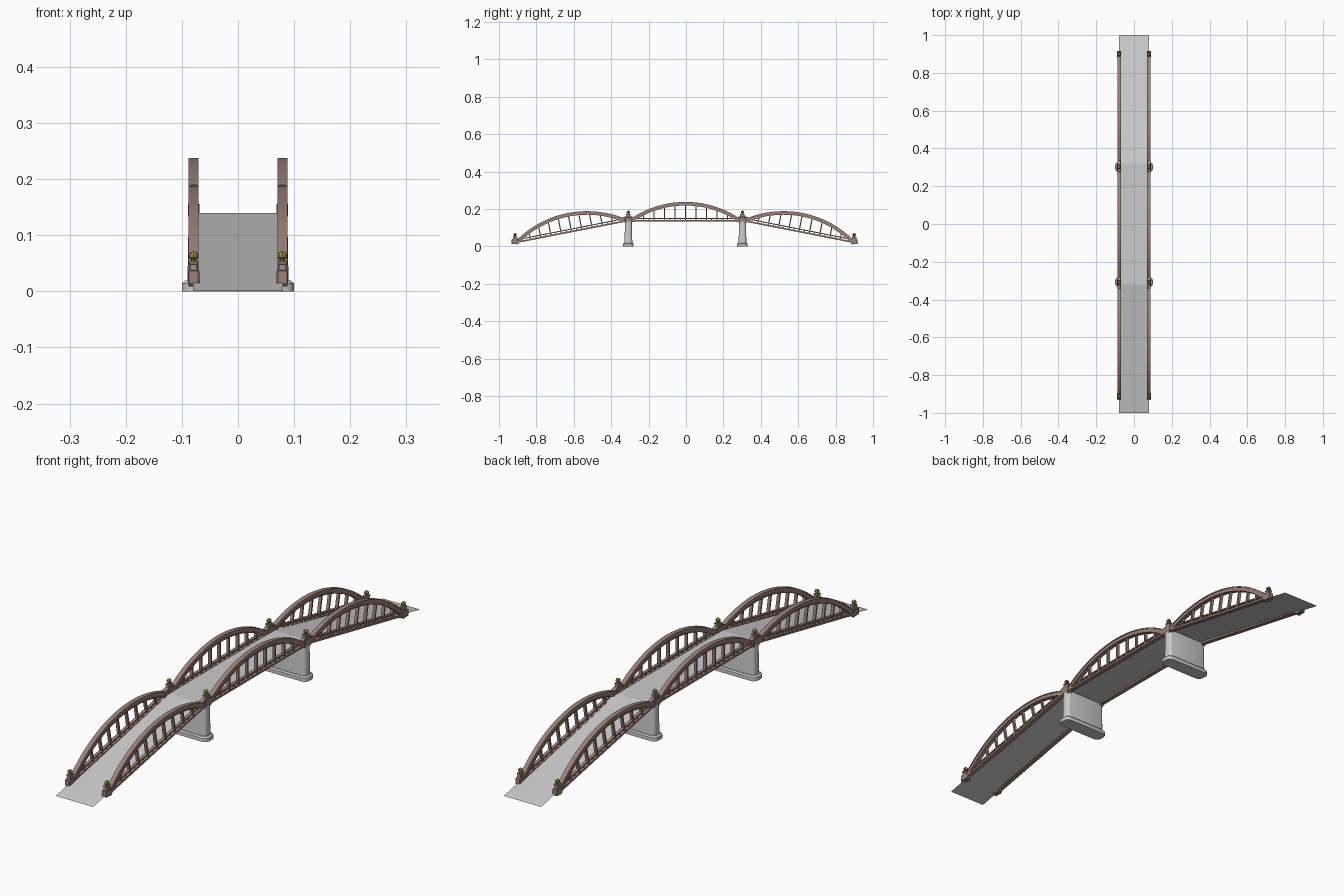
import bpy, bmesh, math

if "Cube" in bpy.data.objects:
    bpy.data.objects.remove(bpy.data.objects["Cube"])

RX0, RX1 = 0.070, 0.088      # inner and outer x of the side trusses


def material(name, col):
    m = bpy.data.materials.new(name)
    m.diffuse_color = (*col, 1)
    m.use_nodes = True
    m.node_tree.nodes["Principled BSDF"].inputs["Base Color"].default_value = m.diffuse_color
    return m


BROWN = material("brown_paint", (0.33, 0.22, 0.19))
OLIVE = material("lamp_olive", (0.28, 0.24, 0.05))


def finish(name, bm, mat=None, mirror=False, smooth=False):
    bmesh.ops.recalc_face_normals(bm, faces=bm.faces)
    me = bpy.data.meshes.new(name)
    bm.to_mesh(me)
    bm.free()
    ob = bpy.data.objects.new(name, me)
    bpy.context.collection.objects.link(ob)
    if mat:
        me.materials.append(mat)
    if mirror:
        ob.modifiers.new("mirror", 'MIRROR').use_clip = False
    if smooth:
        bpy.ops.object.select_all(action='DESELECT')
        ob.select_set(True)
        bpy.context.view_layer.objects.active = ob
        bpy.ops.object.shade_smooth_by_angle(angle=math.radians(35))
    return ob


def loft(bm, rings, closed=False):
    vs = [[bm.verts.new(p) for p in r] for r in rings]
    n = len(vs[0])
    pairs = list(zip(vs, vs[1:])) + ([(vs[-1], vs[0])] if closed else [])
    for a, b in pairs:
        for i in range(n):
            j = (i + 1) % n
            bm.faces.new((a[i], a[j], b[j], b[i]))
    if not closed:
        bm.faces.new(vs[0])
        bm.faces.new(vs[-1])


def rounded(cx, cy, z, hx, hy, r, seg=3):
    pts = []
    for k, (sx, sy) in enumerate(((1, 1), (-1, 1), (-1, -1), (1, -1))):
        for i in range(seg + 1):
            a = math.pi / 2 * (k + i / seg)
            pts.append((cx + sx * (hx - r) + r * math.cos(a),
                        cy + sy * (hy - r) + r * math.sin(a), z))
    return pts


def slab(bm, frame, quad, x0, x1):
    """Bar whose outline is given along the span and extruded across x."""
    loft(bm, [[(x, *frame(s, h)) for s, h in quad] for x in (x0, x1)])


def bar(bm, frame, s0, s1, h0, h1, x0, x1):
    slab(bm, frame, [(s0, h0), (s1, h0), (s1, h1), (s0, h1)], x0, x1)


# Deck sheet: ramp, level, ramp
bm = bmesh.new()
prof = [(-1, 0.001), (-0.32, 0.14), (0.32, 0.14), (1, 0.001)]
rows = [[bm.verts.new((x, y, z)) for x in (-0.08, 0.08)] for y, z in prof]
for a, b in zip(rows, rows[1:]):
    bm.faces.new((a[0], a[1], b[1], b[0]))
deck = finish("deck", bm)
# keep the sheet facing up
if deck.data.polygons[0].normal.z < 0:
    deck.data.flip_normals()

# Piers with stepped footing
for tag, y in (("front", -0.308), ("back", 0.302)):
    bm = bmesh.new()
    loft(bm, [rounded(0, y, z, hx, hy, r) for z, hx, hy, r in (
        (0, 0.1, 0.028, 0.02), (0.014, 0.1, 0.028, 0.02),
        (0.019, 0.094, 0.024, 0.017), (0.019, 0.090, 0.021, 0.014),
        (0.136, 0.088, 0.018, 0.012))])
    finish(tag + "_pier", bm, smooth=True)


# Truss spans: arch, hangers and double bottom rail
def span(name, p, q):
    L = math.dist(p, q)
    c, s_ = (q[0] - p[0]) / L, (q[1] - p[1]) / L
    my, mz = (p[0] + q[0]) / 2, (p[1] + q[1]) / 2

    def frame(s, h):
        return (my + s * c - h * s_, mz + s * s_ + h * c)

    H = L / 2
    rise = 0.099
    R = (H * H + rise * rise) / (2 * rise)
    half = math.asin(H / R)

    def arc(t, off):
        return ((R + off) * math.sin(t), rise - R + (R + off) * math.cos(t))

    bm = bmesh.new()
    N = 24
    for lo, hi, x0, x1 in ((-0.017, -0.003, RX0 + .002, RX1 - .002),
                           (-0.004, 0, RX0, RX1),
                           (-0.019, -0.015, RX0, RX1)):
        rings = []
        for i in range(N + 1):
            t = half * (2 * i / N - 1)
            a, b = frame(*arc(t, lo)), frame(*arc(t, hi))
            rings.append([(x0, *a), (x1, *a), (x1, *b), (x0, *b)])
        loft(bm, rings)
    finish(name + "_arch", bm, BROWN, True, True)

    bm = bmesh.new()
    bar(bm, frame, -H, H, -0.006, 0.002, RX0, RX1)
    bar(bm, frame, -H + 0.03, H - 0.03, 0.009, 0.014, RX0 + .003, RX1 - .003)
    finish(name + "_rails", bm, BROWN, True)

    bm = bmesh.new()
    for k in range(-4, 5):
        s = k * 0.056
        top = rise - R + math.sqrt((R - 0.012) ** 2 - s * s)
        bar(bm, frame, s - 0.003, s + 0.003, 0, top, RX0 + .003, RX1 - .003)
        if k < 4:    # short spacers between the two rails
            bar(bm, frame, s + 0.026, s + 0.030, 0, 0.01, RX0 + .005, RX1 - .005)
    finish(name + "_hangers", bm, BROWN, True)


span("front_span", (-0.917, 0.022), (-0.308, 0.141))
span("middle_span", (-0.308, 0.139), (0.302, 0.139))
span("back_span", (0.302, 0.141), (0.907, 0.022))


# Newel posts with lamps
XC = (RX0 + RX1) / 2


def post(name, y, z, gusset):
    bm = bmesh.new()
    loft(bm, [rounded(XC, y, z + dz, hx, hy, 0.002, 1) for dz, hx, hy in (
        (-0.007, 0.010, 0.018), (0.016, 0.010, 0.018),
        (0.018, 0.008, 0.013), (0.028, 0.007, 0.010),
        (0.029, 0.009, 0.012), (0.033, 0.009, 0.012))])
    if gusset:    # splayed plate where two arches meet
        slab(bm, lambda s, h: (y + s, z + h),
             [(-0.035, -0.008), (0.035, -0.008), (0.035, 0.014),
              (0.012, 0.022), (-0.012, 0.022), (-0.035, 0.014)],
             RX0 + .001, RX1 - .001)
    finish(name + "_post", bm, BROWN, True)
    bm = bmesh.new()
    loft(bm, [[(XC + r * math.cos(math.tau * i / 8), y + r * math.sin(math.tau * i / 8), z + dz)
               for i in range(8)] for dz, r in (
        (0.032, 0.005), (0.037, 0.005), (0.040, 0.009),
        (0.045, 0.009), (0.049, 0.006), (0.051, 0.002))])
    finish(name + "_lamp", bm, OLIVE, True)


post("front_end", -0.914, 0.020, False)
post("front_pier", -0.308, 0.140, True)
post("back_pier", 0.302, 0.140, True)
post("back_end", 0.899, 0.020, False)
